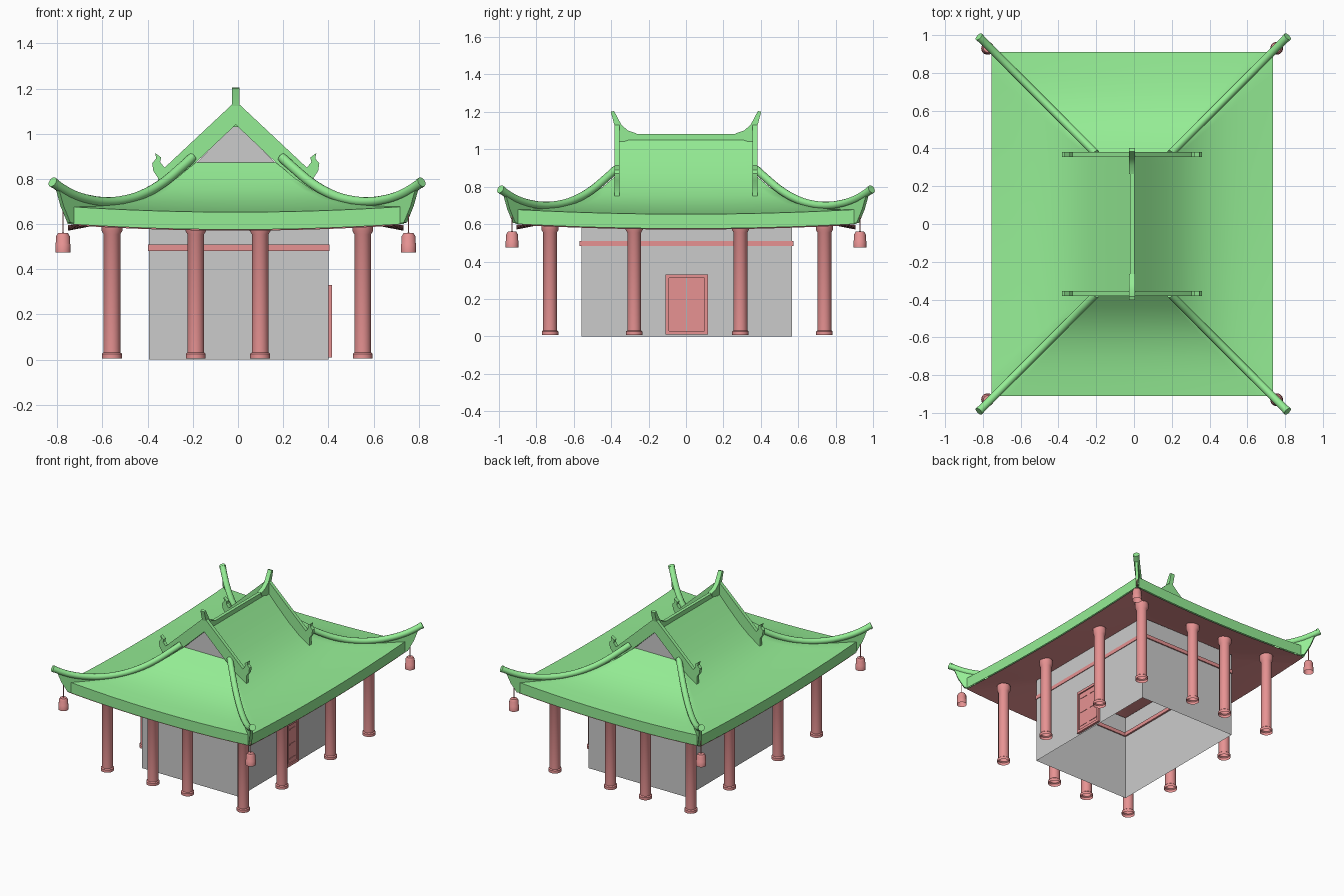
import bpy, bmesh, math
from mathutils import Vector

if "Cube" in bpy.data.objects:
    bpy.data.objects.remove(bpy.data.objects["Cube"])

def material(name, rgb):
    m = bpy.data.materials.new(name)
    m.diffuse_color = (*rgb, 1)
    m.use_nodes = True
    m.node_tree.nodes["Principled BSDF"].inputs["Base Color"].default_value = m.diffuse_color
    return m

GREEN = material("green_tile", (0.30, 0.85, 0.30))
PINK = material("pink_wood", (0.80, 0.29, 0.29))
X0 = -0.01                      # the roof sits slightly left of centre
CORNERS = [(sx, sy) for sx in (-1, 1) for sy in (-1, 1)]

def finish(bm, name, mat=None, angle=35):
    bmesh.ops.remove_doubles(bm, verts=bm.verts, dist=1e-4)
    bmesh.ops.recalc_face_normals(bm, faces=bm.faces)
    me = bpy.data.meshes.new(name)
    bm.to_mesh(me)
    bm.free()
    me.shade_smooth()
    me.set_sharp_from_angle(angle=math.radians(angle))
    if mat:
        me.materials.append(mat)
    ob = bpy.data.objects.new(name, me)
    bpy.context.collection.objects.link(ob)
    return ob

def loft(bm, rows):
    vs = [[bm.verts.new(p) for p in r] for r in rows]
    for a, b in zip(vs, vs[1:]):
        for i in range(len(a) - 1):
            bm.faces.new((a[i], a[i + 1], b[i + 1], b[i]))

def lathe(name, profile, loc, mat, n=24):
    bm = bmesh.new()
    loft(bm, [[(loc[0] + r * math.cos(2 * math.pi * i / n),
                loc[1] + r * math.sin(2 * math.pi * i / n), z) for i in range(n + 1)]
              for r, z in profile])
    return finish(bm, name, mat)

def prism(name, pts, offset, mat):
    bm = bmesh.new()
    off = Vector(offset)
    f = bm.faces.new([bm.verts.new(Vector(p) - off / 2) for p in pts])
    g = bmesh.ops.extrude_face_region(bm, geom=[f])
    bmesh.ops.translate(bm, vec=off, verts=[v for v in g["geom"] if isinstance(v, bmesh.types.BMVert)])
    return finish(bm, name, mat)

def box(name, lo, hi, mat=None):
    (x0, y0, z0), (x1, y1, z1) = lo, hi
    zm = (z0 + z1) / 2
    return prism(name, [(x0, y0, zm), (x1, y0, zm), (x1, y1, zm), (x0, y1, zm)], (0, 0, z1 - z0), mat)

def tube(name, pts, radius, mat):
    cu = bpy.data.curves.new(name, "CURVE")
    cu.dimensions = "3D"
    cu.bevel_depth, cu.bevel_resolution, cu.use_fill_caps = radius, 4, True
    sp = cu.splines.new("BEZIER")
    sp.bezier_points.add(len(pts) - 1)
    for b, p in zip(sp.bezier_points, pts):
        b.co = p
        b.handle_left_type = b.handle_right_type = "AUTO"
    cu.materials.append(mat)
    ob = bpy.data.objects.new(name, cu)
    bpy.context.collection.objects.link(ob)
    return ob

# Roof: concave slopes, hipped below and gabled above, with a fascia
EX, EY, GX, GY = 0.745, 0.91, 0.18, 0.36
SLOPE = [(0, 1.06), (.09, .963), (.18, .872), (.26, .804), (.34, .75), (.43, .709),
         (.53, .681), (.63, .665), (EX, .653)]
T = [i / 8 - 1 for i in range(17)]

def hip_y(s):
    return GY + max(0, s - GX) * (EY - GY) / (EX - GX)

def lift(s, t):
    return 0.025 * t * t * (max(0, s - GX) / (EX - GX)) ** 2

def hipped(bm, slope, first, drop=0):
    for sg in (-1, 1):
        side = [[(X0 + sg * s, t * hip_y(s), z + lift(s, t)) for t in T] for s, z in slope]
        end = [[(X0 + t * s, sg * hip_y(s), z + lift(s, t)) for t in T] for s, z in slope[first:]]
        for rows in (side, end):
            if drop:
                rows.append([(x, y, z - drop) for x, y, z in rows[-1]])
            loft(bm, rows)

bm = bmesh.new()
hipped(bm, SLOPE, 2, .077)
finish(bm, "roof", GREEN)

# Soffit rising gently from the eaves to a flat ceiling
bm = bmesh.new()
hipped(bm, [(0, .65), (GX, .65), (.31, .65), (.45, .625), (.6, .598), (EX - .003, .571)], 1)
bmesh.ops.reverse_faces(bm, faces=bm.faces)
finish(bm, "soffit", PINK)

# Gable walls, barge boards, main ridge and its horns
BARGE = [(0, 1.145), (.315, .85), (.335, .875), (.33, .895), (.357, .915), (.352, .89), (.37, .87),
         (.365, .835), (.345, .805), (.345, .75), (.30, .77), (.18, .87), (0, 1.04)]
HORN = [(.385, 1.205), (.402, 1.20), (.375, 1.10), (.37, 1.03), (.27, 1.06), (.265, 1.085),
        (.31, 1.10), (.345, 1.13)]
for sy in (-1, 1):
    prism("gable_wall", [(X0 - GX, sy * .352, .865), (X0 + GX, sy * .352, .865), (X0, sy * .352, 1.05)],
          (0, .01, 0), None)
    prism("ridge_horn", [(X0, sy * y, z) for y, z in HORN], (.032, 0, 0), GREEN)
    for sx in (-1, 1):
        prism("barge_board", [(X0 + sx * x, sy * .368, z) for x, z in BARGE], (0, .026, 0), GREEN)
box("main_ridge", (X0 - .012, -.37, 1.05), (X0 + .012, .37, 1.083), GREEN)

# Hip ridges, corner fins and hanging bells
HIP = [(.198, .895), (.25, .848), (.33, .782), (.42, .731), (.5, .706), (.58, .699), (.65, .707),
       (.72, .728), (.775, .757), (.812, .783)]
FIN = [(.55, .67), (.62, .70), (.72, .728), (.80, .77), (.775, .68), (.745, .607), (.715, .60), (.69, .66)]
BELL = [(.034, .475), (.034, .51), (.032, .513), (.031, .545), (.022, .56), (.003, .562), (.003, .66)]
for sx, sy in CORNERS:
    path = [Vector((-.004 + sx * x, sy * (x + .175), z)) for x, z in HIP]
    tube("hip_ridge", path, .021, GREEN)
    d = (path[-1] - path[-2]).normalized()
    tube("hip_ridge_tip", [path[-1] - d * .008, path[-1] + d * .008], .023, GREEN)
    prism("corner_fin", [(-.004 + sx * x, sy * (x + .174), z) for x, z in FIN],
          (sx * .014, -sy * .014, 0), GREEN)
    lathe("hanging_bell", BELL, (X0 + sx * .765, sy * .93), PINK)

# Columns around the building, open underneath
COLUMN = [(.044, .006), (.044, .026), (.037, .032), (.037, .555), (.046, .57), (.046, .604)]
XS, YS = (-.558, -.187, .098, .552), (-.727, -.277, .291, .74)
for i, x in enumerate(XS):
    for j, y in enumerate(YS):
        if i in (0, 3) or j in (0, 3):
            lathe("column", COLUMN, (x, y), PINK)

# Hall walls, open below, with a rail round them
WX, WY, CX, CY = 0.397, 0.563, 0.003, 0.003
ring = [(CX - WX, CY - WY), (CX + WX, CY - WY), (CX + WX, CY + WY), (CX - WX, CY + WY), (CX - WX, CY - WY)]
bm = bmesh.new()
loft(bm, [[(x, y, z) for x, y in ring] for z in (0, .632)])
finish(bm, "hall_walls")
for sg in (-1, 1):
    x, y = CX + sg * (WX - .004), CY + sg * WY
    box("wall_rail_side", (x - .009, CY - WY - .006, .482), (x + .009, CY + WY + .006, .509), PINK)
    box("wall_rail_end", (CX - WX, y - .009, .482), (CX + WX, y + .009, .509), PINK)

# Double door on the right side
for y in (-.11, .099):
    box("door_post", (.394, y, .01), (.417, y + .018, .33), PINK)
for z in (.01, .311):
    box("door_frame_bar", (.394, -.092, z), (.417, .099, z + .019), PINK)
for y in (-.092, .005):
    box("door_leaf", (.394, y, .029), (.408, y + .093, .311), PINK)
    for z in (.06, .165, .275):
        box("door_crossbar", (.40, y + .012, z - .004), (.411, y + .081, z + .004), PINK)
